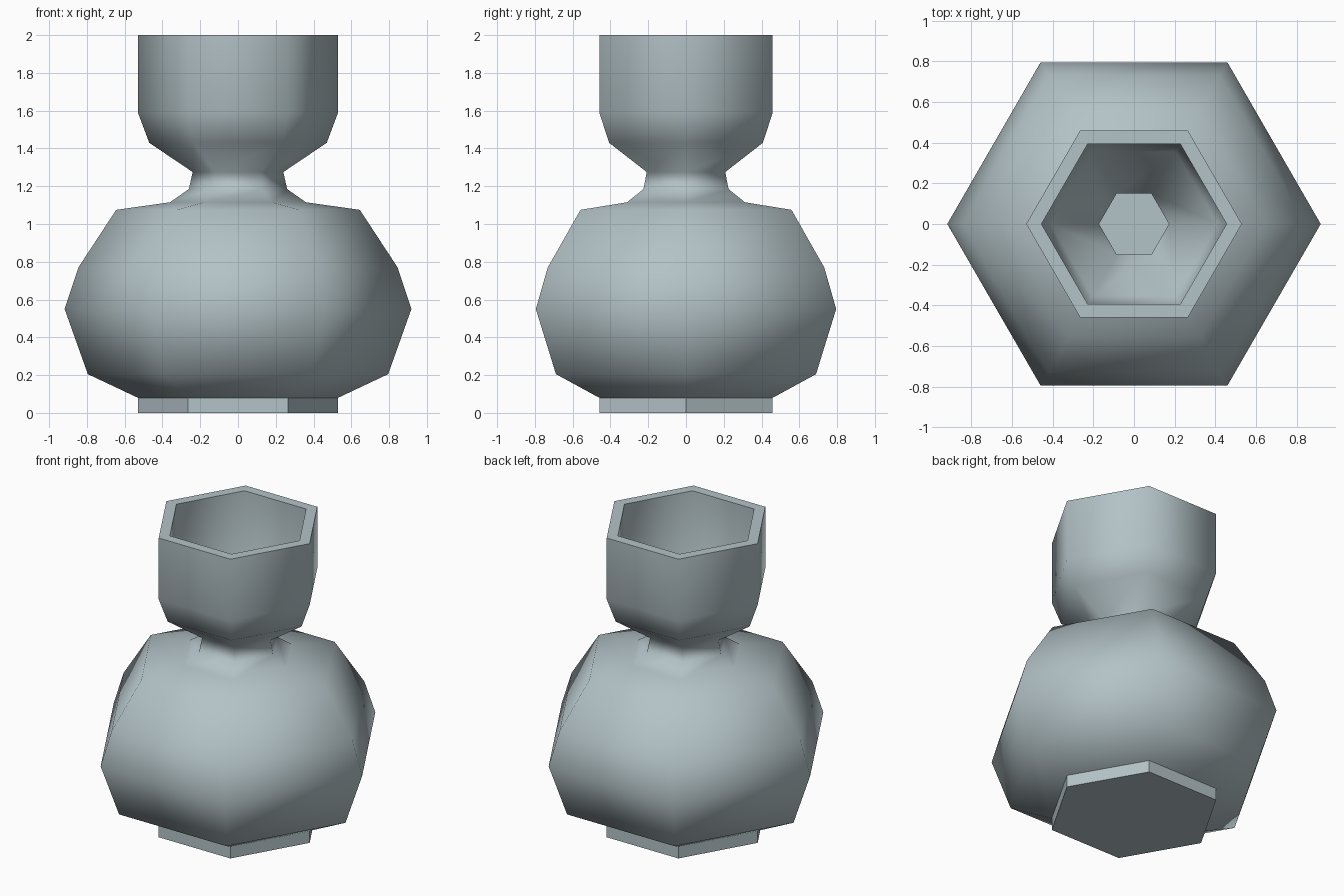
import bpy, bmesh, math

if "Cube" in bpy.data.objects:
    bpy.data.objects.remove(bpy.data.objects["Cube"])

SIDES = 6

clay = bpy.data.materials.new("pale blue grey")
clay.diffuse_color = (0.45, 0.54, 0.57, 1)
clay.use_nodes = True
clay.node_tree.nodes["Principled BSDF"].inputs["Base Color"].default_value = clay.diffuse_color


def lathe(name, profile, flat_bands, sharp_rings):
    """Six-sided lathe of (corner radius, z), capped at both ends."""
    bm = bmesh.new()
    rings = []
    for r, z in profile:
        rings.append([bm.verts.new((r * math.cos(k * math.tau / SIDES),
                                    r * math.sin(k * math.tau / SIDES), z))
                      for k in range(SIDES)])
    for i in range(len(rings) - 1):
        a, b = rings[i], rings[i + 1]
        for k in range(SIDES):
            n = (k + 1) % SIDES
            f = bm.faces.new((a[k], a[n], b[n], b[k]))
            f.smooth = i not in flat_bands
    bm.faces.new(rings[0][::-1]).smooth = False
    bm.faces.new(rings[-1]).smooth = False
    for i in sharp_rings:
        for k in range(SIDES):
            e = bm.edges.get((rings[i][k], rings[i][(k + 1) % SIDES]))
            e.smooth = False
    bmesh.ops.recalc_face_normals(bm, faces=bm.faces[:])
    me = bpy.data.meshes.new(name)
    bm.to_mesh(me)
    bm.free()
    me.materials.append(clay)
    ob = bpy.data.objects.new(name, me)
    bpy.context.collection.objects.link(ob)
    return ob


# Outer skin from foot to rim, then the hollow inside down to its floor
outer = [(0.53, 0), (0.53, 0.08), (0.795, 0.205), (0.918, 0.55),
         (0.845, 0.77), (0.645, 1.075), (0.36, 1.115), (0.26, 1.185),
         (0.24, 1.275), (0.47, 1.43), (0.53, 1.59), (0.53, 2.0)]
inner = [(0.455, 2.0), (0.455, 1.605), (0.41, 1.48), (0.172, 1.305),
         (0.185, 1.15), (0.32, 1.05), (0.60, 1.01), (0.775, 0.74),
         (0.84, 0.55), (0.735, 0.26), (0.50, 0.145), (0.46, 0.08)]
rim = len(outer) - 1
profile = outer + inner
lathe("vase", profile, {0, rim}, [0, 1, rim, rim + 1, len(profile) - 1])
